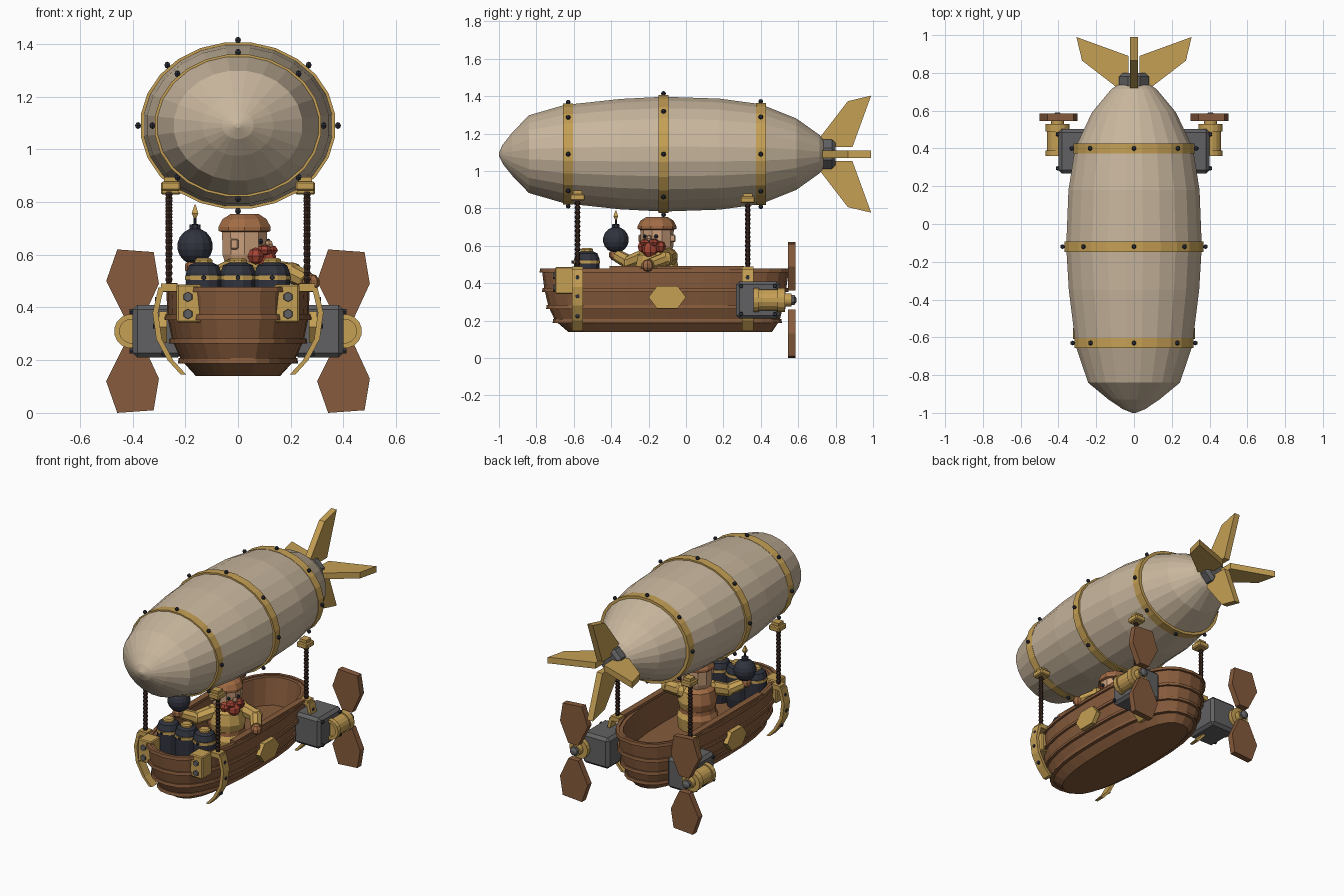
import bpy, bmesh, math
from mathutils import Vector, Matrix

if "Cube" in bpy.data.objects:
    bpy.data.objects.remove(bpy.data.objects["Cube"])


def material(name, r, g, b):
    m = bpy.data.materials.new(name)
    m.use_nodes = True
    m.diffuse_color = (r, g, b, 1)
    m.node_tree.nodes["Principled BSDF"].inputs["Base Color"].default_value = (r, g, b, 1)
    return m


canvas = material("cream canvas", 0.58, 0.47, 0.34)
gold = material("brass", 0.56, 0.35, 0.09)
wood = material("plank wood", 0.24, 0.105, 0.045)
metal = material("grey metal", 0.12, 0.12, 0.125)
navy = material("navy iron", 0.03, 0.033, 0.048)
rope = material("dark rope", 0.05, 0.025, 0.018)
red = material("red beard", 0.38, 0.06, 0.035)
skin = material("skin", 0.60, 0.35, 0.20)
leather = material("brown leather", 0.36, 0.15, 0.06)
X, Y, Z = Vector((1, 0, 0)), Vector((0, 1, 0)), Vector((0, 0, 1))


def finish(name, bm, mat):
    bmesh.ops.recalc_face_normals(bm, faces=bm.faces)
    mesh = bpy.data.meshes.new(name)
    bm.to_mesh(mesh)
    bm.free()
    mesh.materials.append(mat)
    ob = bpy.data.objects.new(name, mesh)
    bpy.context.collection.objects.link(ob)
    return ob


def loft(name, rings, mat, closed=False):
    """Skin rings of equal point count; cap the ends or close the loop."""
    bm = bmesh.new()
    rows = [[bm.verts.new(p) for p in ring] for ring in rings]
    pairs = list(zip(rows, rows[1:]))
    if closed:
        pairs.append((rows[-1], rows[0]))
    else:
        bm.faces.new(rows[0])
        bm.faces.new(rows[-1])
    n = len(rows[0])
    for a, b in pairs:
        for i in range(n):
            j = (i + 1) % n
            bm.faces.new((a[i], a[j], b[j], b[i]))
    return finish(name, bm, mat)


def lathe(name, profile, origin, axis, mat, n=12, squash=1, closed=False):
    """Turn (radius, height) pairs about an axis; squash flattens in z."""
    turn = Z.rotation_difference(axis.normalized()).to_matrix()
    rings = []
    for r, h in profile:
        ring = []
        for i in range(n):
            t = math.tau * (i + 0.5) / n
            p = turn @ Vector((r * math.cos(t), r * math.sin(t), h))
            p.z *= squash
            ring.append(Vector(origin) + p)
        rings.append(ring)
    return loft(name, rings, mat, closed)


def tube(name, a, b, r1, r2, mat, n=8):
    d = Vector(b) - Vector(a)
    return lathe(name, [(r1, 0), (r2, d.length)], a, d, mat, n)


def prism(name, pts, push, mat):
    """Extrude a flat 3D outline along a vector, centred on it."""
    half = Vector(push) / 2
    return loft(name, [[Vector(p) - half for p in pts], [Vector(p) + half for p in pts]], mat)


def box(name, centre, size, mat, bevel=0.0):
    bm = bmesh.new()
    bmesh.ops.create_cube(bm, size=1, matrix=Matrix.Translation(centre) @ Matrix.Diagonal((*size, 1)))
    if bevel:
        bmesh.ops.bevel(bm, geom=bm.edges[:], offset=bevel, segments=1, affect='EDGES')
    return finish(name, bm, mat)


def ball(name, centre, r, mat, seg=8, squash=1):
    bm = bmesh.new()
    m = Matrix.Translation(centre) @ Matrix.Diagonal((1, 1, squash, 1))
    bmesh.ops.create_uvsphere(bm, u_segments=seg, v_segments=max(4, seg * 2 // 3), radius=r, matrix=m)
    return finish(name, bm, mat)


# Envelope
AXIS, SQUASH = 1.09, 0.855
shape = [(0.01, -1.0), (0.06, -0.98), (0.135, -0.93), (0.245, -0.84), (0.31, -0.65), (0.348, -0.35),
         (0.362, -0.12), (0.35, 0.18), (0.315, 0.40), (0.225, 0.59), (0.12, 0.715), (0.09, 0.735)]
lathe("envelope", shape, (0, 0, AXIS), Y, canvas, 24, SQUASH)

# Envelope hoops with studs
for label, y, r in (("front", -0.63, 0.318), ("middle", -0.12, 0.372), ("rear", 0.40, 0.322)):
    lathe(label + "_hoop", [(r, -0.027), (r, 0.027), (r - 0.025, 0.027), (r - 0.025, -0.027)],
          (0, y, AXIS), Y, gold, 24, SQUASH, closed=True)
    for k in range(8):
        t = math.tau * k / 8
        ball(label + "_hoop_stud", ((r + 0.007) * math.cos(t), y, AXIS + (r + 0.007) * SQUASH * math.sin(t)),
             0.013, navy, 6)

# Tail hub and fins
lathe("tail_hub", [(0.085, 0.70), (0.085, 0.78), (0.065, 0.80)], (0, 0, AXIS), Y, metal, 8)
fin = [(0.03, 0.71), (0.08, 0.715), (0.275, 0.865), (0.305, 0.99), (0.03, 0.89)]
for s in (-1, 1):
    prism("side_fin", [(s * r, y, AXIS) for r, y in fin], (0, 0, 0.04), gold)
    prism("upright_fin", [(0, y, AXIS + s * (r + 0.008)) for r, y in fin], (0.04, 0, 0), gold)

# Boat hull
levels = [(0.14, 0.16, -0.63, 0.46), (0.20, 0.215, -0.70, 0.50), (0.275, 0.25, -0.735, 0.52),
          (0.365, 0.268, -0.757, 0.535), (0.47, 0.272, -0.77, 0.55)]


def outline(z, hw, y0, y1, grow=0.0, n=28):
    ring = []
    for i in range(n):
        c, s = math.cos(math.tau * i / n), math.sin(math.tau * i / n)
        px = math.copysign(abs(c) ** 0.78, c) * (hw + grow)
        py = math.copysign(abs(s) ** 0.78, s) * ((y1 - y0) / 2 + grow)
        ring.append((px, (y0 + y1) / 2 + py, z))
    return ring


inside = [(0.47, *levels[4][1:]), (0.30, *levels[2][1:])]
loft("hull", [outline(*lv) for lv in levels] + [outline(*lv, grow=-0.032) for lv in inside], wood)

# Plank rails around the hull
for lv in levels[1:]:
    z, *rest = lv
    loft("hull_rail", [outline(z + dz, *rest, grow=g) for dz, g in
                       ((-0.012, -0.01), (-0.012, 0.013), (0.008, 0.01), (0.008, -0.01))], wood, closed=True)
z, *rest = levels[4]
for s in (-1, 1):
    box("gunwale_cap", (s * 0.25, -0.05, 0.483), (0.04, 0.72, 0.018), wood)

# Fittings repeated on both sides
strap = [(0.29, 0.475), (0.312, 0.38), (0.298, 0.28), (0.255, 0.20), (0.205, 0.145)]
blade = [(-0.03, 0.05), (-0.10, 0.19), (-0.058, 0.31), (0.08, 0.30), (0.10, 0.18), (0.04, 0.05)]
for s in (-1, 1):
    # Curved straps with bolts, ropes and rope anchors
    for label, y, top in (("front", -0.58, 0.86), ("rear", 0.33, 0.845)):
        loop = [(s * (x - 0.009), y, z) for x, z in strap] + [(s * (x + 0.012), y, z) for x, z in reversed(strap)]
        prism(label + "_strap", loop, (0, 0.06, 0), gold)
        for x, z in ((0.315, 0.43), (0.322, 0.33), (0.29, 0.225)):
            tube("strap_bolt", (s * (x - 0.02), y, z), (s * x, y, z), 0.013, 0.011, navy, 6)
        box(label + "_rope_foot", (s * 0.262, y, 0.475), (0.06, 0.06, 0.03), gold)
        turns = [(0.016 if k % 2 else 0.011, 0.47 + (top - 0.49) * k / 30) for k in range(31)]
        lathe(label + "_rope", turns, (s * 0.262, y, 0), Z, rope, 6)
        box(label + "_rope_anchor", (s * 0.255, y, top), (0.075, 0.08, 0.035), gold, 0.006)
        box(label + "_anchor_neck", (s * 0.255, y, top + 0.02), (0.05, 0.05, 0.03), gold)

    # Bow lockers with hexagonal bolts
    box("bow_locker", (s * 0.185, -0.65, 0.415), (0.095, 0.10, 0.145), gold, 0.006)
    for z in (0.375, 0.44):
        tube("locker_bolt", (s * 0.19, -0.69, z), (s * 0.19, -0.712, z), 0.02, 0.018, metal, 6)

    # Hexagonal side plaque
    prism("side_plaque", [(s * 0.285, -0.1 + dy, 0.325 + dz) for dy, dz in
                          ((-0.1, 0), (-0.055, 0.06), (0.055, 0.06), (0.1, 0), (0.055, -0.06), (-0.055, -0.06))],
          (0.03, 0, 0), gold)

    # Engine housing, shaft and propeller
    box("engine_housing", (s * 0.305, 0.385, 0.31), (0.19, 0.235, 0.20), metal, 0.018)
    for y in (0.295, 0.475):
        for z in (0.235, 0.385):
            tube("engine_bolt", (s * 0.395, y, z), (s * 0.412, y, z), 0.012, 0.01, navy, 6)
    hub = (s * 0.405, 0, 0.31)
    lathe("engine_barrel", [(0.045, 0.375), (0.045, 0.36), (0.065, 0.36), (0.065, 0.39), (0.057, 0.39),
                            (0.057, 0.49), (0.065, 0.49), (0.065, 0.53), (0.035, 0.53), (0.035, 0.565)],
          hub, Y, gold, 16)
    lathe("propeller_hub", [(0.028, 0.53), (0.028, 0.58), (0.012, 0.59)], hub, Y, metal, 8)
    for up in (1, -1):
        prism("propeller_blade", [(s * 0.4 + x, 0.565, 0.31 + up * z) for x, z in blade], (0, 0.04, 0), wood)

# Powder kegs in the bow
for x in (-0.13, 0, 0.13):
    keg = (x, -0.53, 0)
    lathe("keg", [(0.06, 0.30), (0.07, 0.36), (0.07, 0.53), (0.058, 0.56), (0.03, 0.572)], keg, Z, navy, 12)
    lathe("keg_band", [(0.074, 0.505), (0.074, 0.522), (0.06, 0.522), (0.06, 0.505)], keg, Z, gold, 12, closed=True)
    lathe("keg_cap", [(0.036, 0.56), (0.036, 0.58), (0.028, 0.587)], keg, Z, gold, 8)
    tube("keg_stud", (x, -0.595, 0.513), (x, -0.611, 0.513), 0.01, 0.008, navy, 6)

# Bomb with a pointed fuse
bomb = Vector((-0.163, -0.375, 0))
ball("bomb", bomb + Z * 0.632, 0.069, navy, 14)
lathe("bomb_neck", [(0.022, 0.69), (0.022, 0.715), (0.006, 0.716), (0.006, 0.745)], bomb, Z, navy, 8)
lathe("fuse_tip", [(0.004, 0.735), (0.018, 0.757), (0.003, 0.79)], bomb, Z, gold, 4)

# Pilot body: brass coat with a leather back
HEAD = Vector((0.025, -0.155, 0))
coat = lathe("pilot_coat", [(0.115, 0.30), (0.125, 0.38), (0.105, 0.42), (0.12, 0.48), (0.105, 0.55), (0.06, 0.585)],
             HEAD, Z, gold, 12)
coat.data.materials.append(leather)
for p in coat.data.polygons:
    if p.center.x < HEAD.x - 0.03:
        p.material_index = 1
lathe("pilot_belt", [(0.112, 0.41), (0.112, 0.435), (0.09, 0.435), (0.09, 0.41)], HEAD, Z, leather, 12, closed=True)

# Pilot arms
arms = [((-0.02, -0.22, 0.54), (-0.09, -0.30, 0.51), (-0.155, -0.365, 0.545)),
        ((0.09, -0.09, 0.54), (0.205, -0.11, 0.53), (0.265, -0.19, 0.50))]
for shoulder, elbow, wrist in arms:
    ball("shoulder", shoulder, 0.048, gold)
    tube("upper_sleeve", shoulder, elbow, 0.045, 0.04, gold)
    ball("elbow", elbow, 0.042, gold)
    tube("lower_sleeve", elbow, wrist, 0.038, 0.034, gold)
    reach = (Vector(wrist) - Vector(elbow)).normalized()
    ball("glove", Vector(wrist) + reach * 0.02, 0.034, leather)

# Pilot head, cap and face
turn = math.radians(-25)
ahead = Vector((math.cos(turn), math.sin(turn), 0))
across = Vector((-ahead.y, ahead.x, 0))


def on_face(forward, side, z):
    return HEAD + ahead * forward + across * side + Z * z


lathe("pilot_head", [(0.075, 0.56), (0.088, 0.60), (0.09, 0.70)], HEAD, Z, skin, 10)
lathe("pilot_cap", [(0.088, 0.685), (0.104, 0.69), (0.104, 0.705), (0.088, 0.735), (0.055, 0.755)],
      HEAD, Z, leather, 10)
for s in (-1, 1):
    ball("eye", on_face(0.083, s * 0.033, 0.65), 0.011, navy, 6)
    ball("moustache", on_face(0.095, s * 0.026, 0.617), 0.03, red, 7, 0.7)
    ball("beard_side", on_face(0.07, s * 0.05, 0.595), 0.032, red, 7)
    box("ear", on_face(0, s * 0.092, 0.64), (0.03, 0.03, 0.04), skin, 0.005)
ball("beard", on_face(0.085, 0, 0.58), 0.045, red, 8)
ball("nose", on_face(0.102, 0, 0.64), 0.017, skin, 6)
